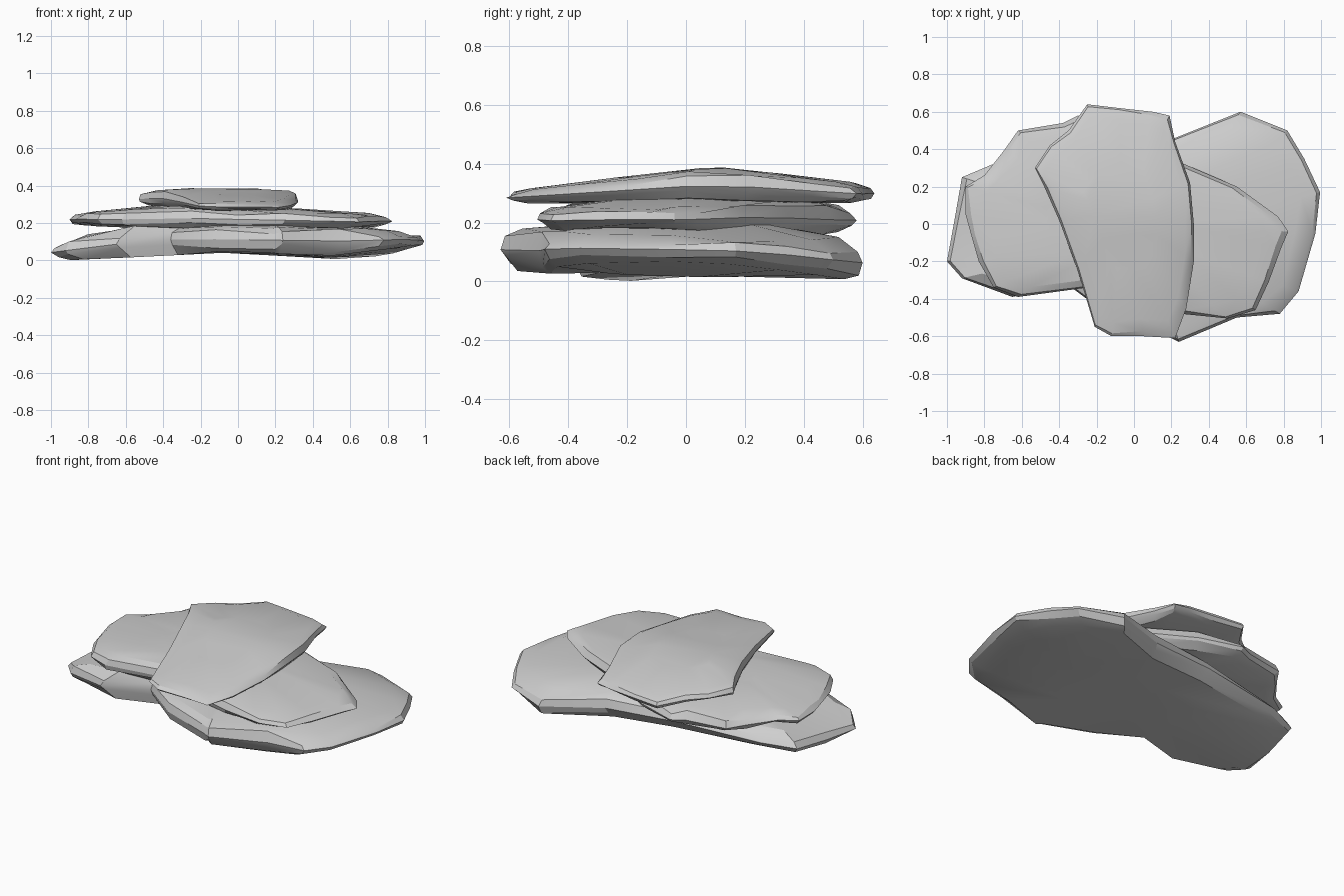
import bpy, bmesh, random
from mathutils import Vector

random.seed(4)
if "Cube" in bpy.data.objects:
    bpy.data.objects.remove(bpy.data.objects["Cube"])

stone = bpy.data.materials.new("grey stone")
stone.use_nodes = True
stone.diffuse_color = (0.62, 0.62, 0.62, 1)
stone.node_tree.nodes["Principled BSDF"].inputs["Base Color"].default_value = (0.62, 0.62, 0.62, 1)

# Rings from underside to top: (outline scale, height between underside and top, jitter)
RINGS = [(0.45, 0.0, 0), (0.9, 0.03, 0.012), (0.975, 0.25, 0.015), (1.0, 0.5, 0),
         (0.97, 0.8, 0.015), (0.88, 0.97, 0.02), (0.45, 1.0, 0)]


def slab(name, outline, low, high):
    """Flat rock with chipped edges; low and high give the surface height at (x, y)."""
    pts = [Vector(p) for p in outline]
    centre = sum(pts, Vector((0, 0))) / len(pts)
    bm = bmesh.new()
    rings = []
    for scale, t, jitter in RINGS:
        ring = []
        for p in pts:
            q = centre + (p - centre) * (scale + random.uniform(-jitter, jitter))
            h = min(max(t + random.uniform(-jitter, jitter) * 8, 0), 1)
            z0, z1 = low(q.x, q.y), high(q.x, q.y)
            ring.append(bm.verts.new((q.x, q.y, z0 + (z1 - z0) * h)))
        rings.append(ring)
    n = len(pts)
    for a, b in zip(rings, rings[1:]):
        for i in range(n):
            j = (i + 1) % n
            bm.faces.new((a[i], a[j], b[j], b[i]))
    bm.faces.new(rings[0][::-1])
    bm.faces.new(rings[-1])
    bmesh.ops.triangulate(bm, faces=[f for f in bm.faces if len(f.verts) > 4])
    bmesh.ops.recalc_face_normals(bm, faces=bm.faces)
    mesh = bpy.data.meshes.new(name)
    bm.to_mesh(mesh)
    bm.free()
    mesh.materials.append(stone)
    obj = bpy.data.objects.new(name, mesh)
    bpy.context.collection.objects.link(obj)
    bpy.ops.object.select_all(action="DESELECT")
    obj.select_set(True)
    bpy.context.view_layer.objects.active = obj
    bpy.ops.object.shade_smooth_by_angle(angle=0.4)


# Wide base slab, dipping at its left end and its right back corner
slab("bottom_slab",
     [(-1, -.2), (-.92, -.29), (-.65, -.39), (-.36, -.32), (-.12, -.5), (.2, -.61), (.24, -.63),
      (.55, -.5), (.78, -.48), (.88, -.36), (.97, -.05), (.995, .17), (.91, .35), (.82, .5),
      (.57, .6), (.22, .46), (-.2, .41), (-.73, .33), (-.92, .25), (-.96, .02)],
     lambda x, y: (0.04 - 0.05 * max(0, -x - 0.1) - 0.05 * max(0, x) * (1 + y)
                   + 0.19 * max(0, x - 0.55) + 0.1 * max(0, y) * max(0, -x)),
     lambda x, y: (0.2 - 0.22 * max(0, -x - 0.5) - 0.12 * max(0, x - 0.5)
                   - 0.18 * max(0, y - 0.25) - 0.06 * max(0, -y - 0.3)
                   + 0.1 * max(0, y) * max(0, -x - 0.5)))

# Middle slab, running from back left to front right
slab("middle_slab",
     [(-.87, -.06), (-.83, -.2), (-.75, -.34), (-.62, -.39), (-.25, -.34), (.0, -.42), (.25, -.48),
      (.5, -.505), (.65, -.46), (.72, -.31), (.79, -.12), (.825, -.04), (.77, .04), (.55, .2),
      (.2, .35), (-.05, .5), (-.3, .58), (-.38, .54), (-.62, .5), (-.69, .4), (-.8, .26),
      (-.9, .2), (-.9, .05)],
     lambda x, y: (0.17 + 0.05 * max(0, -x - 0.5) + 0.02 * max(0, x - 0.5)
                   - 0.04 * max(0, y - 0.1)),
     lambda x, y: (0.285 - 0.02 * x - 0.12 * max(0, -x - 0.45) - 0.07 * max(0, x - 0.45)
                   - 0.07 * max(0, abs(y) - 0.2)))

# Top slab, lying front to back
slab("top_slab",
     [(-.25, .64), (-.08, .62), (.1, .6), (.19, .58), (.22, .44), (.3, .22), (.32, 0), (.32, -.2),
      (.28, -.45), (.22, -.61), (.05, -.6), (-.12, -.6), (-.21, -.55), (-.3, -.25), (-.4, .02),
      (-.48, .2), (-.53, .3), (-.45, .42), (-.35, .5)],
     lambda x, y: 0.265 + 0.08 * max(0, -x - 0.15) + 0.03 * (1 - abs(y)) * max(0, x),
     lambda x, y: 0.394 - 0.12 * abs(y - 0.1) - 0.025 * abs(x + 0.1))
